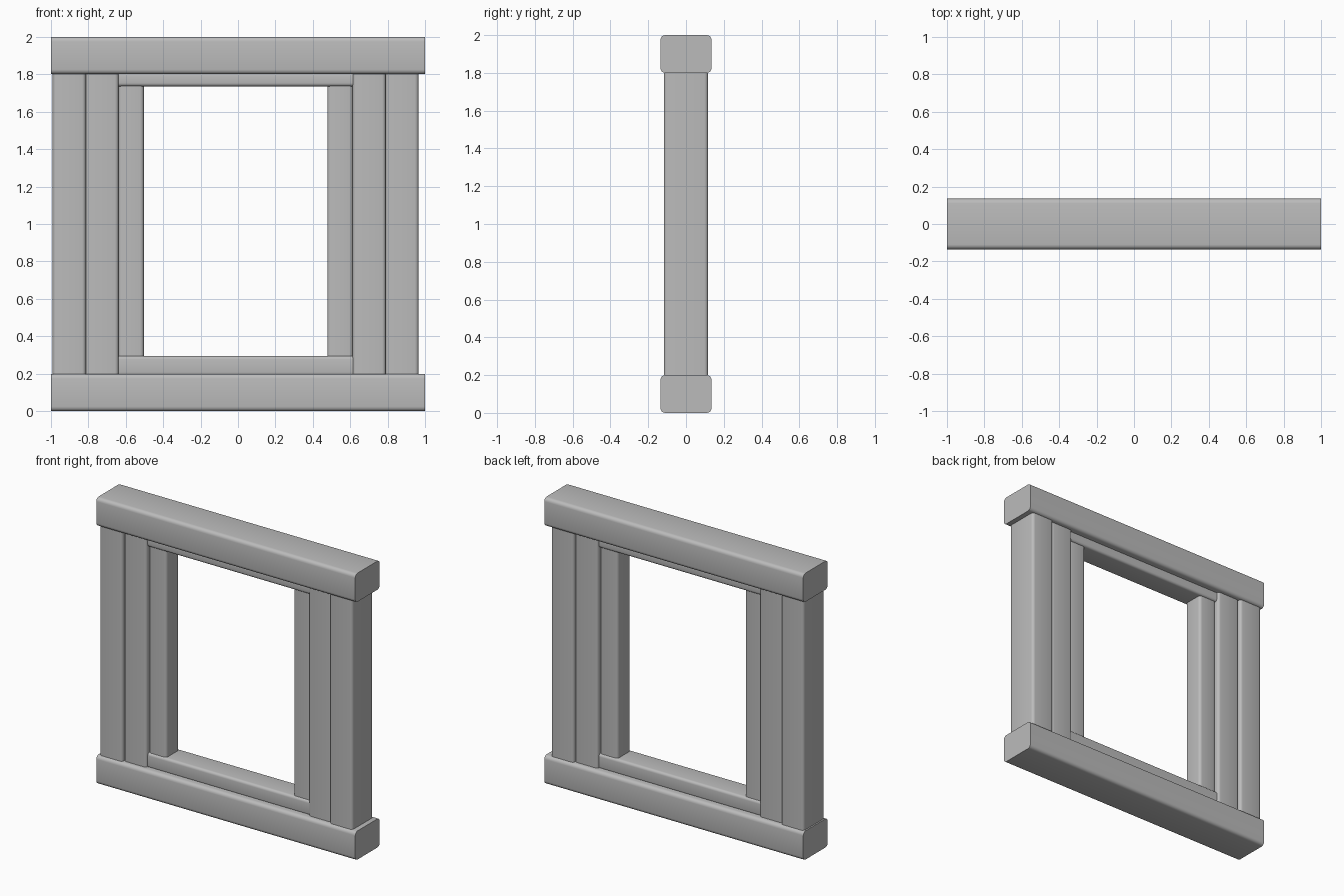
import bpy
import bmesh
import math

cube = bpy.data.objects.get("Cube")
if cube:
    bpy.data.objects.remove(cube, do_unlink=True)

grey = bpy.data.materials.new("plain grey")
grey.use_nodes = True
GREY = (0.5, 0.5, 0.5, 1)
grey.diffuse_color = GREY
grey.node_tree.nodes["Principled BSDF"].inputs["Base Color"].default_value = GREY


def bar(name, x, y, z, axis, radius):
    """Box between (min, max) pairs, rounded only along its long edges."""
    bm = bmesh.new()
    bmesh.ops.create_cube(bm, size=1)
    for v in bm.verts:
        for i, (low, high) in enumerate((x, y, z)):
            v.co[i] = high if v.co[i] > 0 else low
    long_edges = [e for e in bm.edges
                  if abs((e.verts[0].co - e.verts[1].co).normalized()[axis]) > 0.9]
    bmesh.ops.bevel(bm, geom=long_edges, offset=radius, segments=4,
                    profile=0.5, affect='EDGES')
    bmesh.ops.recalc_face_normals(bm, faces=bm.faces)
    mesh = bpy.data.meshes.new(name)
    bm.to_mesh(mesh)
    bm.free()
    mesh.materials.append(grey)
    obj = bpy.data.objects.new(name, mesh)
    bpy.context.collection.objects.link(obj)
    bpy.ops.object.select_all(action='DESELECT')
    obj.select_set(True)
    bpy.context.view_layer.objects.active = obj
    bpy.ops.object.shade_smooth_by_angle(angle=math.radians(40))


# Thick beams at the bottom and top
for name, z in (("bottom_beam", (0, 0.2)), ("top_beam", (1.8, 2))):
    bar(name, (-1, 1), (-0.135, 0.135), z, 0, 0.025)

# Thin rails lining the opening
for name, z in (("bottom_rail", (0.19, 0.295)), ("top_rail", (1.735, 1.81))):
    bar(name, (-0.638, 0.618), (-0.085, 0.085), z, 0, 0.018)

# Stepped posts, each pair sharing its depth and height
MID = -0.0125
posts = (
    ("outer_post", 0.8, 0.977, 0.117, (0.2, 1.8)),
    ("middle_post", 0.625, 0.802, 0.1, (0.2, 1.8)),
    ("inner_post", 0.49, 0.627, 0.072, (0.28, 1.75)),
)
for name, near, far, depth, z in posts:
    bar("left_" + name, (MID + near, MID + far), (-depth, depth), z, 2, 0.02)
    bar("right_" + name, (MID - far, MID - near), (-depth, depth), z, 2, 0.02)
